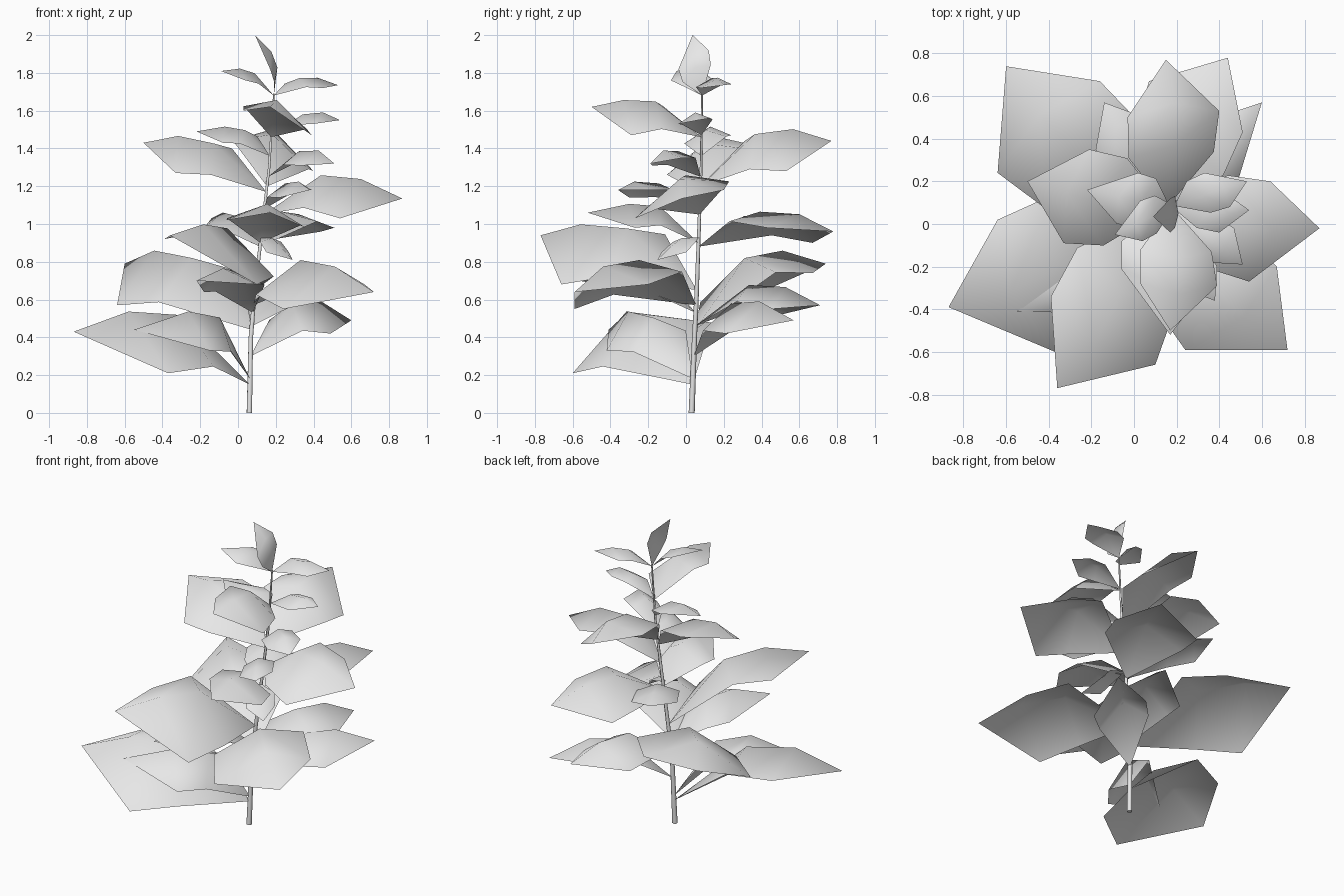
import bpy
import bmesh
from mathutils import Vector

cube = bpy.data.objects.get("Cube")
if cube:
    bpy.data.objects.remove(cube, do_unlink=True)

grey = bpy.data.materials.new("light_grey")
grey.use_nodes = True
COLOUR = (0.8, 0.8, 0.8, 1)
grey.diffuse_color = COLOUR
grey.node_tree.nodes["Principled BSDF"].inputs["Base Color"].default_value = COLOUR

UP = Vector((0, 0, 1))
STEM = [Vector(p) for p in [(.06, .03, 0), (.068, .045, .4), (.085, .055, .6),
                            (.13, .07, 1), (.165, .08, 1.3), (.19, .085, 1.69)]]


def stem_at(z):
    """Point on the stem centre line at a height."""
    for a, b in zip(STEM, STEM[1:]):
        if z <= b.z:
            return a.lerp(b, (z - a.z) / (b.z - a.z))
    return STEM[-1].copy()


def make_leaf(name, height, tip, left, right, arch=1.0):
    """Arched leaf blade: base, two rows of three points, tip."""
    base = stem_at(height)
    tip, left, right = Vector(tip), Vector(left), Vector(right)
    middle = (left + right) / 2
    normal = (left - right).cross(tip - base).normalized()
    if normal.z < 0:
        normal.negate()
    # Flat leaves arch straight up, upright ones along their normal
    lift = normal.lerp(UP, normal.z).normalized() * (tip - base).length * arch

    def shoulder(side):
        return base.lerp(side, .57) + (side - middle) * .36 + lift * .1

    bm = bmesh.new()
    first, last = bm.verts.new(base), bm.verts.new(tip)
    inner = [bm.verts.new(p) for p in
             (shoulder(left), base.lerp(middle, .67) + lift * .23, shoulder(right))]
    outer = [bm.verts.new(p) for p in
             (left, middle.lerp(tip, .22) + lift * .17, right)]
    for i in range(2):
        bm.faces.new((first, inner[i], inner[i + 1]))
        bm.faces.new((inner[i], outer[i], outer[i + 1], inner[i + 1]))
        bm.faces.new((outer[i], last, outer[i + 1]))
    bm.normal_update()
    if sum(f.normal.dot(normal) for f in bm.faces) < 0:
        bmesh.ops.reverse_faces(bm, faces=bm.faces[:])
    mesh = bpy.data.meshes.new(name)
    bm.to_mesh(mesh)
    bm.free()
    mesh.materials.append(grey)
    for face in mesh.polygons:
        face.use_smooth = True
    bpy.context.collection.objects.link(bpy.data.objects.new(name, mesh))


# Tapered stem
curve = bpy.data.curves.new("stem_path", "CURVE")
curve.dimensions = "3D"
curve.bevel_depth = .016
curve.bevel_resolution = 1
curve.use_fill_caps = True
spline = curve.splines.new("POLY")
spline.points.add(len(STEM) - 1)
for point, co in zip(spline.points, STEM):
    point.co = (*co, 1)
    point.radius = 1 - .42 * co.z
curve.materials.append(grey)
bpy.context.collection.objects.link(bpy.data.objects.new("stem", curve))

# Lower leaves: attachment height, tip, two widest points
make_leaf("leaf_low_left", .15, (-.87, -.39, .43), (-.64, .02, .46), (-.37, -.6, .21))
make_leaf("leaf_low_inner", .18, (-.55, -.41, .44), (-.24, -.12, .45), (-.15, -.42, .33))
make_leaf("leaf_low_right", .3, (.6, .57, .49), (.49, .21, .42), (.3, .47, .48))
make_leaf("leaf_low_back", .46, (.35, .71, .57), (.06, .5, .52), (.42, .45, .55))
make_leaf("leaf_back_left", .44, (-.6, .74, .79), (-.64, .24, .57), (-.16, .67, .74))
make_leaf("leaf_front_right", .57, (.72, -.59, .64), (.24, -.59, .55), (.67, -.2, .68))
make_leaf("leaf_front_low", .53, (-.22, -.57, .7), (-.18, -.2, .64), (.1, -.45, .68), .8)
make_leaf("leaf_front_left", .65, (-.36, -.77, .94), (-.39, -.34, .92), (.1, -.66, .68))

# Middle leaves
make_leaf("leaf_back_right", .88, (.44, .78, .96), (.51, .43, .98), (.07, .67, .9), .8)
make_leaf("leaf_back_small", .88, (-.14, .57, 1.03), (-.18, .35, .98), (.05, .5, .98), .7)
make_leaf("leaf_front_middle", .9, (.17, -.52, 1.06), (-.06, -.21, 1.02), (.36, -.27, .98), .9)
make_leaf("leaf_hanging", .93, (.29, -.15, .81), (.15, -.13, .85), (.27, 0, .85), .7)
make_leaf("leaf_right", 1.05, (.87, -.02, 1.135), (.64, .2, 1.18), (.54, -.27, 1.03))
make_leaf("leaf_right_small", 1.08, (.38, -.36, 1.18), (.39, -.2, 1.18), (.22, -.3, 1.14), .7)
make_leaf("leaf_left", 1.17, (-.5, .2, 1.43), (-.33, -.09, 1.27), (-.21, .35, 1.42), .85)

# Upper leaves
make_leaf("leaf_upper_back", 1.2, (.15, .77, 1.44), (-.03, .5, 1.44), (.4, .53, 1.28))
make_leaf("leaf_upper_right", 1.25, (.51, -.19, 1.32), (.47, -.02, 1.35), (.34, -.18, 1.31), .8)
make_leaf("leaf_upper_left", 1.36, (-.22, .16, 1.49), (-.08, 0, 1.43), (.02, .24, 1.47), .8)
make_leaf("leaf_upper_front", 1.46, (.17, -.5, 1.62), (.03, -.28, 1.6), (.39, -.29, 1.47))
make_leaf("leaf_high_right", 1.47, (.54, .065, 1.55), (.45, .13, 1.56), (.4, -.04, 1.53), .7)

# Crown leaves
make_leaf("crown_right", 1.68, (.53, .2, 1.735), (.33, .24, 1.74), (.45, .08, 1.72), .7)
make_leaf("crown_left", 1.68, (-.09, -.05, 1.81), (.03, .11, 1.79), (.04, -.08, 1.76), .7)
make_leaf("crown_top", 1.68, (.09, .035, 2), (.17, .12, 1.92), (.17, -.04, 1.82), .5)
